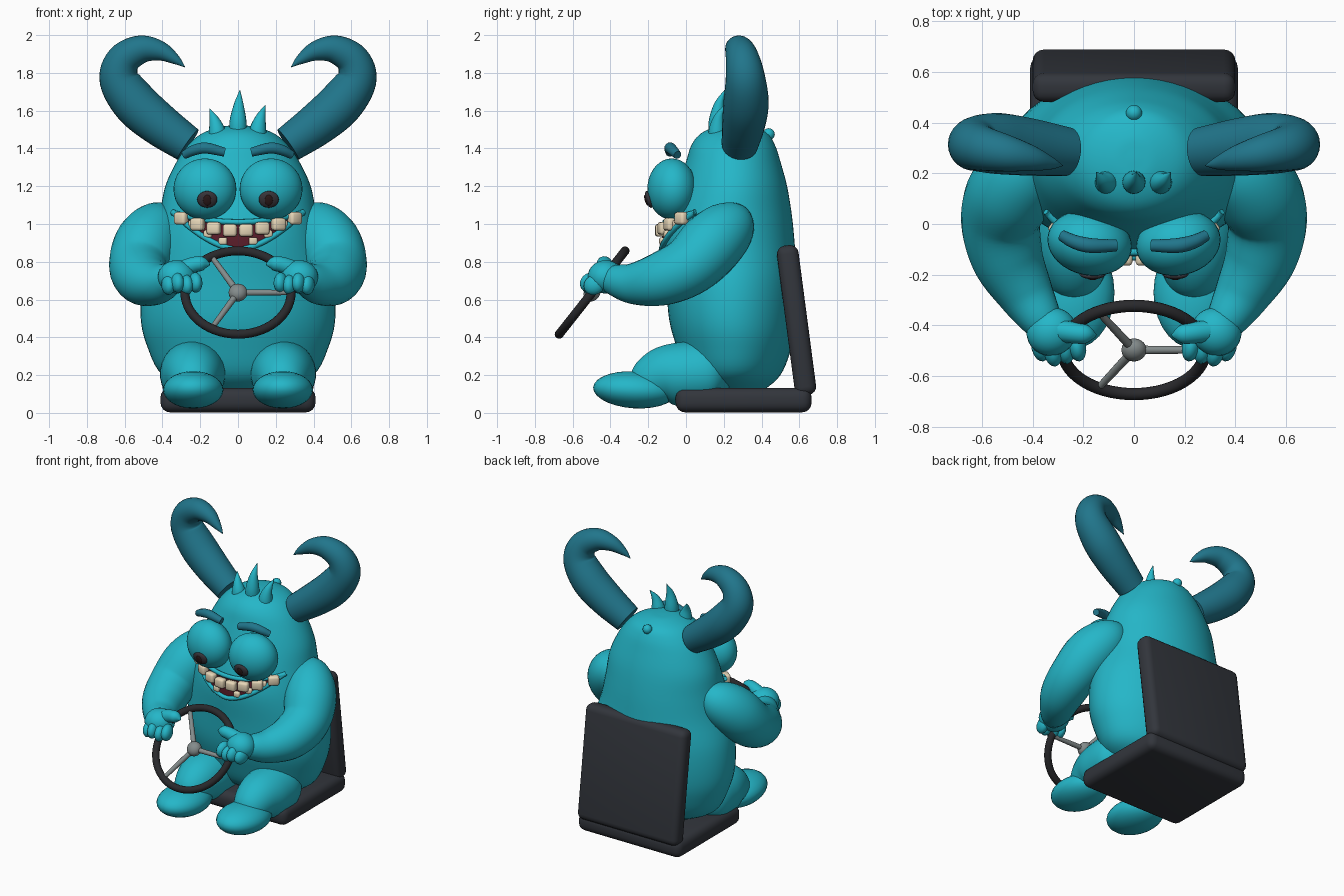
import bpy, bmesh, math
from mathutils import Vector, Matrix, Euler

if "Cube" in bpy.data.objects:
    bpy.data.objects.remove(bpy.data.objects["Cube"])


def material(name, r, g, b):
    m = bpy.data.materials.new(name)
    m.use_nodes = True
    m.diffuse_color = (r, g, b, 1)
    m.node_tree.nodes["Principled BSDF"].inputs["Base Color"].default_value = (r, g, b, 1)
    return m


SKIN = material("turquoise_skin", .018, .47, .58)
HORN = material("dark_teal", .015, .18, .26)
SEAT = material("charcoal_seat", .032, .036, .045)
RUBBER = material("black_rubber", .022, .022, .025)
METAL = material("grey_metal", .23, .26, .26)
TOOTH = material("ivory", .80, .68, .48)
MOUTH = material("dark_red", .10, .012, .022)
IRIS = material("dark_iris", .04, .035, .042)
PUPIL = material("brown_pupil", .025, .01, .01)


def finish(name, bm, mat, angle=50):
    bmesh.ops.recalc_face_normals(bm, faces=bm.faces[:])
    for f in bm.faces:
        f.smooth = True
    me = bpy.data.meshes.new(name)
    bm.to_mesh(me)
    bm.free()
    me.set_sharp_from_angle(angle=math.radians(angle))
    me.materials.append(mat)
    ob = bpy.data.objects.new(name, me)
    bpy.context.scene.collection.objects.link(ob)
    return ob


def smooth_path(pts, steps=6):
    """Catmull-Rom through tuples of any length."""
    p = [Vector(q) for q in pts]
    p = [2 * p[0] - p[1]] + p + [2 * p[-1] - p[-2]]
    out = []
    for a, b, c, d in zip(p, p[1:], p[2:], p[3:]):
        for i in range(steps):
            t = i / steps
            out.append(.5 * (2 * b + (c - a) * t + (2 * a - 5 * b + 4 * c - d) * t * t
                             + (3 * b - a - 3 * c + d) * t ** 3))
    return out + [p[-2]]


def skin_rings(bm, rings):
    vs = [[bm.verts.new(co) for co in ring] for ring in rings]
    n = len(vs[0])
    for a, b in zip(vs, vs[1:]):
        for i in range(n):
            bm.faces.new((a[i], a[(i + 1) % n], b[(i + 1) % n], b[i]))
    bm.faces.new(vs[0])
    bm.faces.new(vs[-1])


def tube(name, pts, mat, side=1, sides=20, steps=6):
    """Round sweep along (x, y, z, radius) points, mirrored when side is -1."""
    path = smooth_path([(side * x, y, z, r) for x, y, z, r in pts], steps)
    centres = [q.to_3d() for q in path]
    last = len(path) - 1
    rings, normal, old = [], None, None
    for i, q in enumerate(path):
        t = (centres[min(i + 1, last)] - centres[max(i - 1, 0)]).normalized()
        if normal is None:
            normal = t.orthogonal().normalized()
        else:
            normal = old.rotation_difference(t) @ normal
        old = t
        other = t.cross(normal)
        r = max(q[3], .001)
        rings.append([centres[i] + r * (math.cos(a) * normal + math.sin(a) * other)
                      for a in (math.tau * k / sides for k in range(sides))])
    bm = bmesh.new()
    skin_rings(bm, rings)
    return finish(name, bm, mat)


def ball(name, loc, size, mat, rot=(0, 0, 0), seg=28):
    bm = bmesh.new()
    m = Matrix.LocRotScale(Vector(loc), Euler(rot), Vector(size))
    bmesh.ops.create_uvsphere(bm, u_segments=seg, v_segments=seg // 2, radius=1, matrix=m)
    return finish(name, bm, mat)


def box(name, loc, size, mat, rot=(0, 0, 0), bevel=.04, segments=4):
    bm = bmesh.new()
    bmesh.ops.create_cube(bm, size=1, matrix=Matrix.Diagonal((*size, 1)))
    bmesh.ops.bevel(bm, geom=bm.edges[:], offset=bevel, segments=segments,
                    affect='EDGES', profile=.5)
    bm.transform(Matrix.LocRotScale(Vector(loc), Euler(rot), None))
    return finish(name, bm, mat)


# Body: stacked ellipses given as (height, front y, back y, half width)
BODY = smooth_path([
    (.11, .12, .40, .22), (.2, .01, .5, .40), (.35, -.05, .56, .48), (.5, -.09, .585, .515),
    (.7, -.105, .59, .505), (.9, -.12, .575, .45), (1.05, -.09, .56, .415),
    (1.2, -.04, .535, .385), (1.33, 0, .5, .325), (1.42, .03, .47, .262),
    (1.48, .08, .43, .19), (1.515, .16, .35, .09), (1.522, .24, .27, .015)], 5)
bm = bmesh.new()
skin_rings(bm, [[(w * math.cos(a), (f + b) / 2 + (b - f) / 2 * math.sin(a), z)
                 for a in (math.tau * k / 56 for k in range(56))] for z, f, b, w in BODY])
finish("body", bm, SKIN)


def face_point(x, z, out=0.0):
    """Point on the front of the body, pushed forward by out."""
    for p, q in zip(BODY, BODY[1:]):
        if p[0] <= z <= q[0]:
            s = p.lerp(q, (z - p[0]) / (q[0] - p[0]))
            break
    k = math.sqrt(max(0, 1 - (x / s[3]) ** 2))
    return Vector((x, (s[1] + s[2]) / 2 - (s[2] - s[1]) / 2 * k - out, z))


# Mouth: curved dark plate following the face, with lips and teeth
def lower(x):
    return .865 + .185 * abs(x / .33) ** 1.7


def upper(x):
    return 1.01 + .045 * (x / .33) ** 2


bm = bmesh.new()
cols = []
for i in range(33):
    x = -.33 + .66 * i / 32
    lo, hi = lower(x), max(upper(x), lower(x) + .004)
    cols.append([bm.verts.new(face_point(x, lo + (hi - lo) * j / 8, .009)) for j in range(9)])
for a, b in zip(cols, cols[1:]):
    for j in range(8):
        bm.faces.new((a[j], b[j], b[j + 1], a[j + 1]))
finish("mouth", bm, MOUTH)

xs = [-.345 + .69 * i / 14 for i in range(15)]
for label, curve in (("lower_lip", lower), ("upper_lip", upper)):
    tube(label, [(*face_point(x, curve(x), .01), .015) for x in xs], SKIN, sides=10, steps=2)

for i in range(8):
    x = -.3 + .6 * i / 7
    z = .965 + .065 * (x / .3) ** 2
    turn = math.atan2(face_point(x + .01, z).y - face_point(x - .01, z).y, .02)
    box("upper_tooth", face_point(x, z, .028), (.074, .05, .066), TOOTH, (0, 0, turn), .014, 2)
for x in (-.24, -.16, -.08, .08, .16, .24):
    z = lower(x) + .028
    turn = math.atan2(face_point(x + .01, z).y - face_point(x - .01, z).y, .02)
    box("lower_tooth", face_point(x, z, .012), (.045, .03, .04), TOOTH, (0, 0, turn), .01, 2)

# Paired parts
for s, tag in ((1, "left"), (-1, "right")):
    ball(tag + "_eye", (s * .175, -.075, 1.185), (.168, .128, .162), SKIN, (0, 0, s * .2), 36)
    ball(tag + "_iris", (s * .163, -.196, 1.13), (.053, .018, .046), IRIS, (.3, 0, 0))
    ball(tag + "_pupil", (s * .163, -.21, 1.125), (.022, .008, .03), PUPIL, (.3, 0, 0), 20)
    tube(tag + "_eyebrow", [(.285, -.045, 1.365, .022), (.235, -.07, 1.39, .028),
                            (.17, -.085, 1.402, .03), (.07, -.085, 1.38, .024)], HORN, s, 12)
    tube(tag + "_horn", [(.265, .285, 1.42, .097), (.42, .305, 1.53, .114),
                         (.545, .318, 1.64, .12), (.628, .315, 1.765, .106),
                         (.605, .3, 1.87, .09), (.51, .28, 1.925, .074),
                         (.41, .26, 1.915, .052), (.33, .24, 1.87, .026),
                         (.28, .23, 1.83, .001)], HORN, s, 28)
    tube(tag + "_arm", [(.31, .29, 1.07, .04), (.4, .24, 1.0, .135), (.48, .14, .9, .17),
                        (.525, .02, .78, .158), (.5, -.13, .71, .143), (.43, -.27, .685, .112),
                        (.37, -.37, .70, .085), (.33, -.43, .71, .06)], SKIN, s, 28)

    # Hand gripping the wheel
    ball(tag + "_hand", (s * .325, -.425, .72), (.1, .095, .088), SKIN, (0, 0, s * -.4))
    for k in range(4):
        ball(tag + "_finger", (s * (.225 + .048 * k), -.485 - .01 * (k % 3), .69 - .012 * (k % 2)),
             (.036, .06, .052), SKIN, (.5, 0, s * -.2), 16)
    tube(tag + "_thumb", [(.3, -.42, .76, .045), (.23, -.43, .785, .042),
                          (.185, -.435, .79, .036), (.15, -.44, .785, .006)], SKIN, s, 14)

    # Leg and foot
    tube(tag + "_thigh", [(.24, .25, .2, .06), (.24, .15, .21, .16), (.24, .0, .205, .172),
                          (.238, -.12, .2, .15), (.237, -.24, .15, .1),
                          (.237, -.3, .13, .03)], SKIN, s, 28)
    ball(tag + "_foot", (s * .237, -.27, .122), (.16, .222, .098), SKIN, (-.06, 0, 0))

# Hair spikes and the small bump behind them
for x, lean, base, tip in ((-.11, -.04, 1.42, 1.61), (0, .01, 1.45, 1.71), (.105, .04, 1.42, 1.63)):
    h = tip - base
    tube("hair_spike", [(x, .165, base, .043), (x, .165, base + h * .35, .045),
                        (x + lean * .4, .175, base + h * .7, .026),
                        (x + lean, .205, tip, .001)], SKIN, 1, 16)
ball("head_bump", (0, .438, 1.475), (.032, .032, .032), SKIN, seg=16)

# Seat
box("seat_base", (0, .305, .068), (.82, .72, .13), SEAT, bevel=.05)
box("seat_back", (0, .585, .49), (.8, .115, .8), SEAT, (math.radians(7.5), 0, 0), .045)

# Steering wheel: ring, hub and three spokes in one tilted plane
TILT = Matrix.Translation((0, -.497, .637)) @ Matrix.Rotation(math.radians(51.7), 4, 'X')
bm = bmesh.new()
rings = [[Vector(((.281 + .024 * math.cos(b)) * math.cos(a),
                  (.281 + .024 * math.cos(b)) * math.sin(a), .024 * math.sin(b)))
          for b in (math.tau * j / 14 for j in range(14))]
         for a in (math.tau * i / 56 for i in range(56))]
vs = [[bm.verts.new(TILT @ co) for co in ring] for ring in rings]
for i in range(56):
    a, b = vs[i], vs[(i + 1) % 56]
    for j in range(14):
        k = (j + 1) % 14
        bm.faces.new((a[j], b[j], b[k], a[k]))
finish("steering_wheel", bm, RUBBER)
ball("wheel_hub", TILT.translation, (.05, .05, .042), METAL, TILT.to_euler(), 24)
for i in range(3):
    a = math.tau * i / 3
    end = TILT @ Vector((.275 * math.cos(a), .275 * math.sin(a), 0))
    tube("wheel_spoke", [(*TILT.translation, .018), (*end, .014)], METAL, 1, 12, 1)
